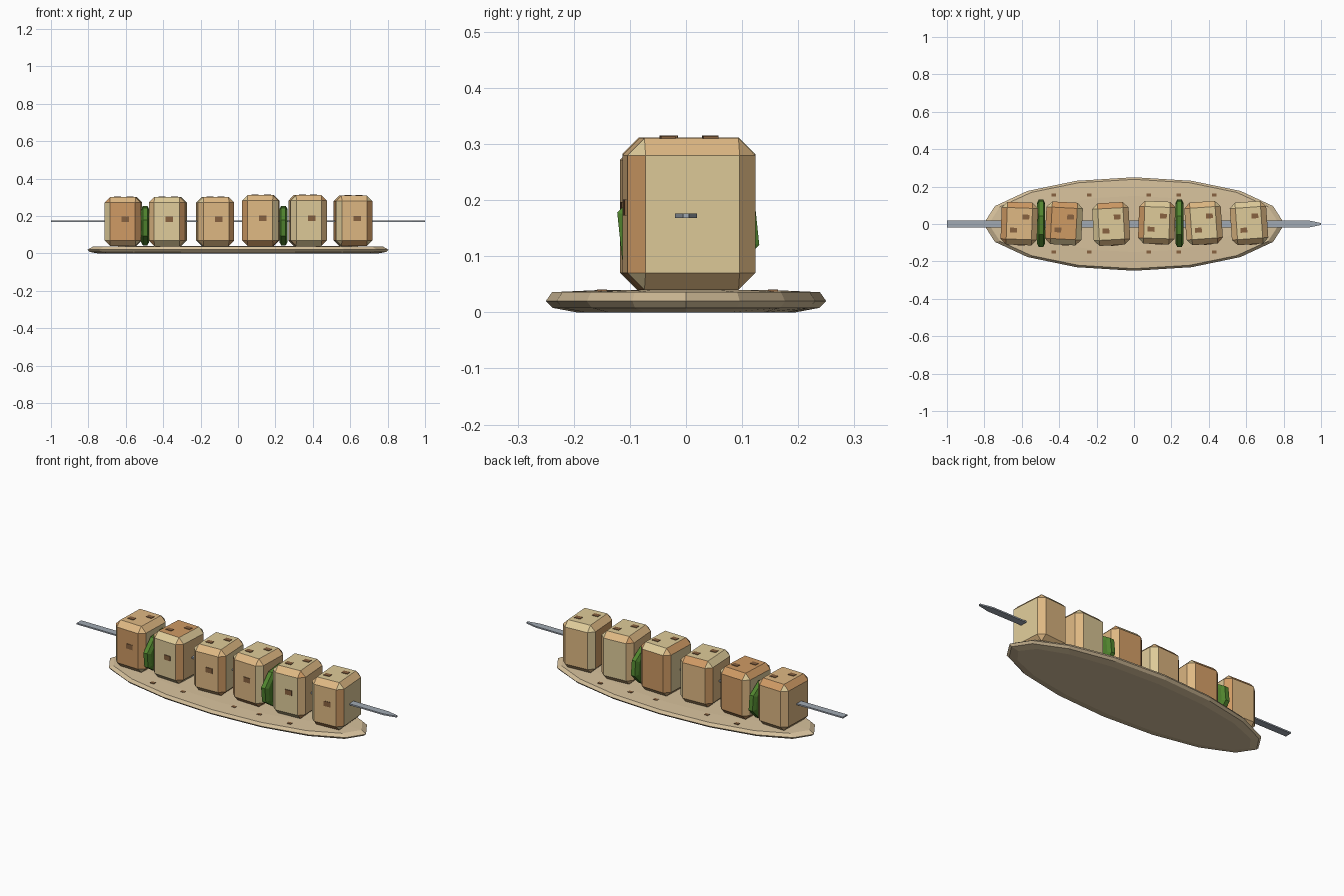
import bpy, bmesh, math, random
from mathutils import Matrix, Vector

if "Cube" in bpy.data.objects:
    bpy.data.objects.remove(bpy.data.objects["Cube"])

random.seed(4)


def mat(name, r, g, b):
    m = bpy.data.materials.new(name)
    m.diffuse_color = [(c / 255) ** 2.2 for c in (r, g, b)] + [1]
    m.use_nodes = True
    m.node_tree.nodes["Principled BSDF"].inputs["Base Color"].default_value = m.diffuse_color
    return m


TAN, ORANGE, PALE = mat("tan", 222, 183, 130), mat("orange", 206, 153, 100), mat("pale", 222, 202, 152)
CHAR = mat("char", 135, 98, 66)
BREAD, GREEN, STEEL = mat("bread", 214, 192, 155), mat("green", 82, 132, 50), mat("steel", 160, 168, 178)


def finish(name, bm, mats):
    bmesh.ops.recalc_face_normals(bm, faces=bm.faces)
    me = bpy.data.meshes.new(name)
    bm.to_mesh(me)
    bm.free()
    for m in mats:
        me.materials.append(m)
    ob = bpy.data.objects.new(name, me)
    bpy.context.collection.objects.link(ob)
    return ob


def box(bm, size, loc=(0, 0, 0), index=0):
    vs = bmesh.ops.create_cube(bm, size=1, matrix=Matrix.Translation(loc) @ Matrix.Diagonal((*size, 1)))["verts"]
    for f in {f for v in vs for f in v.link_faces}:
        f.material_index = index


def rings(bm, loops):
    """Skin a stack of equal-length vertex loops and cap both ends."""
    rows = [[bm.verts.new(p) for p in loop] for loop in loops]
    n = len(rows[0])
    for a, b in zip(rows, rows[1:]):
        for i in range(n):
            bm.faces.new((a[i], a[(i + 1) % n], b[(i + 1) % n], b[i]))
    bm.faces.new(rows[0][::-1])
    bm.faces.new(rows[-1])


# Flatbread: sixteen-sided oval with a rounded rim
bm = bmesh.new()
angles = [i * math.tau / 16 for i in range(16)]
profile = [(0.93, 0.78, 0), (0.985, 0.95, 0.008), (1, 1, 0.02), (0.965, 0.955, 0.036), (0.7, 0.6, 0.040)]
rings(bm, [[(0.805 * sx * math.cos(a), 0.25 * sy * math.sin(a), z) for a in angles] for sx, sy, z in profile])
finish("flatbread", bm, [BREAD])

# Toasted spots on the bread
bm = bmesh.new()
for x in (-0.43, -0.24, 0.08, 0.24, 0.43):
    for y in (-0.15, 0.155):
        box(bm, (0.024, 0.018, 0.006), (x, y, 0.038))
finish("bread_spots", bm, [CHAR])

# Flat skewer with a tapered tip
bm = bmesh.new()
outline = [(-1, -0.02), (0.93, -0.02), (1, -0.005), (1, 0.005), (0.93, 0.02), (-1, 0.02)]
rings(bm, [[(x, y, z) for x, y in outline] for z in (0.168, 0.176)])
finish("skewer", bm, [STEEL])

# Chamfered meat cubes: x, y, top z, turn, then front / top / back / right / left colours
T, O, P = 0, 1, 2
cubes = [
    (-0.613, 0.002, 0.302, -2, O, T, T, P, T),
    (-0.375, 0.003, 0.302, -3, P, O, O, T, P),
    (-0.122, 0.000, 0.302, 3, T, P, T, P, T),
    (0.122, 0.007, 0.312, -2, T, P, O, T, P),
    (0.372, 0.005, 0.312, 4, P, P, P, T, T),
    (0.615, 0.005, 0.310, 4, T, P, T, P, O),
]
for n, (x, y, top, turn, front, up, back, right, left) in enumerate(cubes, 1):
    bm = bmesh.new()
    h = top - 0.04
    box(bm, (0.195, 0.228, h))
    bmesh.ops.bevel(bm, geom=bm.edges[:], offset=0.03, segments=1, affect='EDGES')
    bm.normal_update()
    sides = [((0, -1, 0), front), ((0, 0, 1), up), ((0, 1, 0), back), ((1, 0, 0), right), ((-1, 0, 0), left)]
    for f in bm.faces:
        f.material_index = random.choice((T, T, O, P))
        for d, c in sides:
            if f.normal.dot(Vector(d)) > 0.95:
                f.material_index = c
    # Char marks on the front and top
    box(bm, (0.04, 0.006, 0.028), (0.014, -0.114, 0.012), 3)
    box(bm, (0.036, 0.026, 0.006), (-0.03, -0.036, h / 2), 3)
    box(bm, (0.036, 0.026, 0.006), (0.034, 0.036, h / 2), 3)
    ob = finish(f"meat_cube_{n}", bm, [TAN, ORANGE, PALE, CHAR])
    ob.location = (x, y, 0.04 + h / 2)
    ob.rotation_euler = (0, 0, math.radians(turn))

# Pepper slices: thin eight-sided discs with bevelled rims
for n, x in enumerate((-0.497, 0.243), 1):
    bm = bmesh.new()
    octo = [(i + 0.5) * math.tau / 8 for i in range(8)]
    rings(bm, [[(dx, 0.133 * s * math.cos(a), 0.109 * s * math.sin(a)) for a in octo]
               for dx, s in ((-0.022, 0.84), (-0.012, 1), (0.012, 1), (0.022, 0.84))])
    ob = finish(f"pepper_slice_{n}", bm, [GREEN])
    ob.location = (x, 0.004, 0.149)
    ob.rotation_euler = (math.radians(6), 0, 0)
